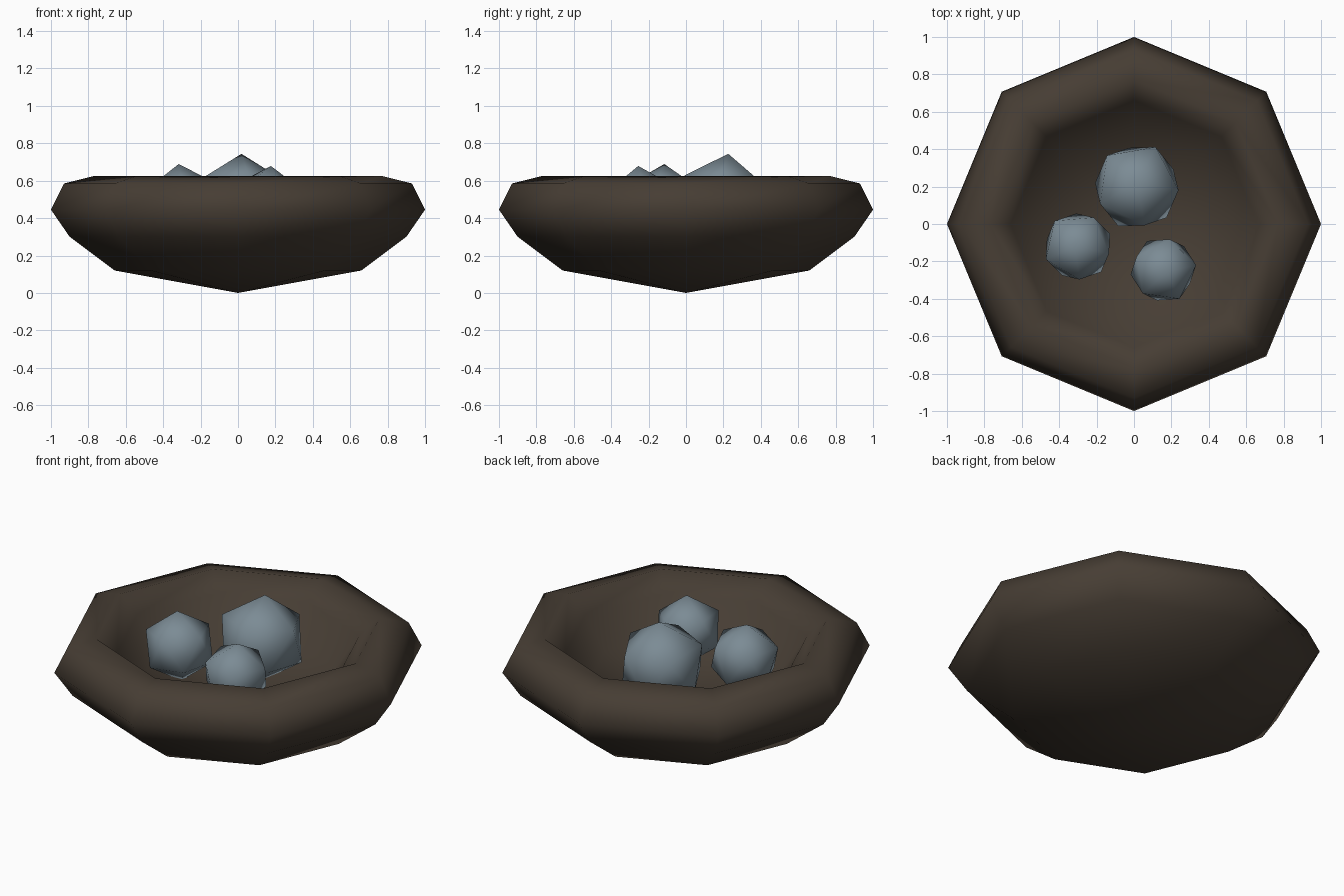
import bpy, bmesh, math

if "Cube" in bpy.data.objects:
    bpy.data.objects.remove(bpy.data.objects["Cube"])


def material(name, rgb):
    m = bpy.data.materials.new(name)
    m.diffuse_color = (*rgb, 1)
    m.use_nodes = True
    m.node_tree.nodes["Principled BSDF"].inputs["Base Color"].default_value = m.diffuse_color
    return m


BROWN = material("dark_brown", (0.062, 0.047, 0.034))
BLUE = material("grey_blue", (0.20, 0.26, 0.30))


def finish(name, bm, mat):
    bmesh.ops.recalc_face_normals(bm, faces=bm.faces)
    for f in bm.faces:
        f.smooth = True
    mesh = bpy.data.meshes.new(name)
    bm.to_mesh(mesh)
    bm.free()
    mesh.materials.append(mat)
    ob = bpy.data.objects.new(name, mesh)
    bpy.context.collection.objects.link(ob)
    return ob


def lathe(name, profile, sides, mat):
    """Revolve (radius, z) points; first and last points are on the axis."""
    bm = bmesh.new()
    rings = []
    for r, z in profile:
        n = sides if r else 1
        rings.append([bm.verts.new((r * math.cos(i * math.tau / sides),
                                    r * math.sin(i * math.tau / sides), z))
                      for i in range(n)])
    for a, b in zip(rings, rings[1:]):
        for i in range(sides):
            j = (i + 1) % sides
            if len(a) == 1:
                bm.faces.new((a[0], b[j], b[i]))
            elif len(b) == 1:
                bm.faces.new((a[i], a[j], b[0]))
            else:
                bm.faces.new((a[i], a[j], b[j], b[i]))
    return finish(name, bm, mat)


# Eight-sided nest: outer shell, rounded rim, hollow inside
lathe("nest", [(0, 0), (0.66, 0.12), (0.90, 0.30), (1.0, 0.445),
               (0.93, 0.585), (0.77, 0.625), (0.66, 0.53),
               (0.53, 0.35), (0, 0.25)], 8, BROWN)


# Faceted eggs: centre, radius, rotation in degrees (tilt x, tilt y, turn)
EGGS = [
    ("large_egg", (0.015, 0.20, 0.495), 0.25, (-6, 0, -8)),
    ("left_egg", (-0.30, -0.12, 0.49), 0.20, (0, -5, -13)),
    ("right_egg", (0.157, -0.245, 0.49), 0.19, (4, 5, 10)),
]
for name, centre, radius, turn in EGGS:
    bm = bmesh.new()
    bmesh.ops.create_icosphere(bm, subdivisions=1, radius=radius)
    egg = finish(name, bm, BLUE)
    egg.location = centre
    egg.rotation_euler = [math.radians(a) for a in turn]
